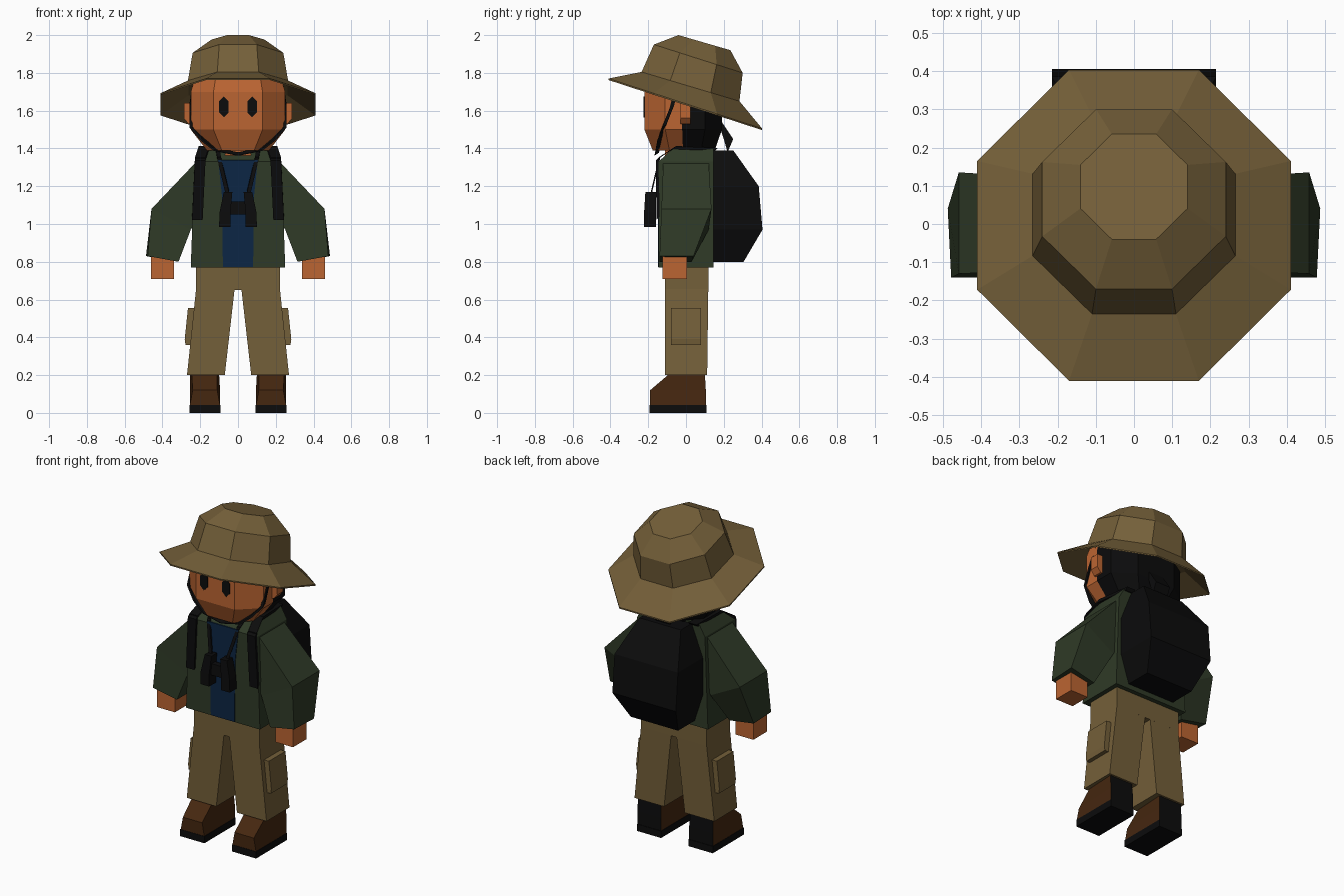
import bpy
import bmesh
from mathutils import Vector

cube = bpy.data.objects.get("Cube")
if cube:
    bpy.data.objects.remove(cube, do_unlink=True)


def material(name, rgb):
    m = bpy.data.materials.new(name)
    m.use_nodes = True
    m.diffuse_color = (*rgb, 1)
    bsdf = m.node_tree.nodes["Principled BSDF"]
    bsdf.inputs["Base Color"].default_value = (*rgb, 1)
    bsdf.inputs["Roughness"].default_value = 0.9
    return m


KHAKI = material("khaki", (0.175, 0.115, 0.041))
SKIN = material("skin", (0.5, 0.13, 0.032))
GREEN = material("dark_green", (0.028, 0.042, 0.02))
BLUE = material("navy", (0.0035, 0.019, 0.058))
BROWN = material("boot_brown", (0.06, 0.02, 0.005))
BLACK = material("black", (0.0035, 0.0035, 0.0037))


def loft(name, rings, mat, second=None, rule=None):
    """Skin matching rings of points and cap both ends."""
    bm = bmesh.new()
    loops = [[bm.verts.new(p) for p in ring] for ring in rings]
    n = len(loops[0])
    for a, b in zip(loops, loops[1:]):
        for i in range(n):
            j = (i + 1) % n
            bm.faces.new((a[i], a[j], b[j], b[i]))
    bm.faces.new(loops[0])
    bm.faces.new(loops[-1])
    bmesh.ops.recalc_face_normals(bm, faces=bm.faces)
    if rule:
        for f in bm.faces:
            f.material_index = int(rule(f.calc_center_median(), f.normal))
    mesh = bpy.data.meshes.new(name)
    bm.to_mesh(mesh)
    bm.free()
    mesh.materials.append(mat)
    if second:
        mesh.materials.append(second)
    ob = bpy.data.objects.new(name, mesh)
    bpy.context.collection.objects.link(ob)
    return ob


def rect(x0, x1, y0, y1, z):
    return [(x0, y0, z), (x1, y0, z), (x1, y1, z), (x0, y1, z)]


def box(name, x0, x1, y0, y1, z0, z1, mat):
    return loft(name, [rect(x0, x1, y0, y1, z0), rect(x0, x1, y0, y1, z1)], mat)


def plate(name, outline, y0, y1, mat):
    """Extrude an x-z outline along y."""
    return loft(name, [[(x, y, z) for x, z in outline] for y in (y0, y1)], mat)


def strap(name, points, u, v, mat=BLACK):
    """Sweep a flat section with half axes u and v along points."""
    u, v = Vector(u), Vector(v)
    rings = [[Vector(p) + u + v, Vector(p) + u - v, Vector(p) - u - v, Vector(p) - u + v]
             for p in points]
    return loft(name, rings, mat)


def tilted_octagon(hw, y0, y1, z0, z1):
    """Octagon whose height runs from z0 at the front to z1 at the back."""
    unit = [(-.414, -1), (.414, -1), (1, -.414), (1, .414),
            (.414, 1), (-.414, 1), (-1, .414), (-1, -.414)]
    return [(hw * x, y0 + (y1 - y0) * (y + 1) / 2, z0 + (z1 - z0) * (y + 1) / 2)
            for x, y in unit]


# Sun hat: brim underside, brim edge, crown
loft("hat", [tilted_octagon(.262, -.23, .278, 1.785, 1.638),
             tilted_octagon(.41, -.41, .403, 1.762, 1.497),
             tilted_octagon(.41, -.41, .403, 1.77, 1.505),
             tilted_octagon(.265, -.235, .283, 1.805, 1.65),
             tilted_octagon(.24, -.17, .30, 1.95, 1.80),
             tilted_octagon(.14, -.04, .235, 2.0, 1.92)], KHAKI)

# Head with the back half covered in hair
half = [(.13, -.22), (.25, -.11), (.25, -.02), (.25, .10), (.13, .19)]
outline = half + [(-x, y) for x, y in reversed(half)]
loft("head", [[(x * .66, y * .8, 1.39) for x, y in outline],
              [(x, y, 1.50) for x, y in outline],
              [(x, y, 1.70) for x, y in outline],
              [(x * .9, y * .9, 1.78) for x, y in outline]],
     SKIN, BLACK, lambda c, n: c.y > -.015 and c.z > 1.40)
box("neck", -.07, .07, -.11, .05, 1.32, 1.42, SKIN)
loft("hair_tail", [[(x, y, z) for y, z in
                    ((.17, 1.54), (.19, 1.54), (.25, 1.45), (.22, 1.38), (.20, 1.45))]
                   for x in (-.05, .05)], BLACK)

# Jacket body with open front showing the shirt
loft("jacket", [rect(-.25, .25, -.145, .145, .77),
                rect(-.23, .23, -.145, .145, 1.33),
                rect(-.19, .19, -.07, .145, 1.40)], GREEN)
plate("shirt", [(-.08, .772), (.08, .772), (.085, 1.15), (.105, 1.34), (-.105, 1.34), (-.085, 1.15)],
      -.149, -.142, BLUE)

# Backpack
loft("backpack", [rect(-w, w, .14, y, z) for w, y, z in
                  ((.16, .305, .80), (.215, .405, .97), (.215, .385, 1.20), (.14, .25, 1.39))],
     BLACK)

# Trouser waist
box("trouser_waist", -.222, .222, -.11, .118, .65, .79, KHAKI)

for s, side in ((1, "left"), (-1, "right")):
    def sym(ring):
        return [(s * x, y, z) for x, y, z in ring]

    def sbox(name, x0, x1, *rest):
        box(f"{side}_{name}", s * x0, s * x1, *rest)

    # Sleeve bending forward at the elbow, and hand
    loft(f"{side}_sleeve", [
        sym([(.22, -.12, 1.33), (.22, .12, 1.33), (.20, .12, 1.06), (.20, -.12, 1.06)]),
        sym([(.458, -.13, 1.08), (.458, .135, 1.08), (.25, .12, .97), (.25, -.13, .97)]),
        sym([(.478, -.14, .83), (.487, .04, .83), (.315, .03, .80), (.315, -.14, .80)])], GREEN)
    sbox("hand", .34, .46, -.125, .005, .71, .845, SKIN)

    # Trouser leg and cargo pocket
    loft(f"{side}_trouser_leg", [sym(rect(.07, .27, -.11, .112, .20)),
                                 sym(rect(.018, .222, -.11, .118, .655))], KHAKI)
    loft(f"{side}_pocket", [sym(rect(.20, .278, -.08, .08, .36)),
                            sym(rect(.20, .282, -.08, .08, .39)),
                            sym(rect(.20, .265, -.08, .08, .555))], KHAKI)

    # Boot with dark heel, and sole
    loft(f"{side}_boot", [sym(rect(.095, .255, -.19, .105, .04)),
                          sym([(.11, -.19, .12), (.24, -.19, .12), (.255, .105, .12), (.095, .105, .12)]),
                          sym([(.11, -.09, .205), (.245, -.09, .205), (.255, .10, .205), (.1, .10, .205)])],
         BROWN, BLACK, lambda c, n: n.y > .8)
    sbox("sole", .093, .257, -.192, .108, 0, .042, BLACK)

    # Ear and eye
    loft(f"{side}_ear", [sym(rect(.23, .262, -.03, .025, 1.53)),
                         sym(rect(.23, .287, -.03, .025, 1.56)),
                         sym(rect(.23, .285, -.03, .025, 1.64))], SKIN)
    plate(f"{side}_eye", [(s * .075 + x, 1.62 + z) for x, z in
                          ((0, -.055), (.025, -.03), (.025, .03), (0, .055), (-.025, .03), (-.025, -.03))],
          -.224, -.218, BLACK)

    # Hat chin strap
    strap(f"{side}_chin_strap", sym([(.235, -.05, 1.72), (.25, -.075, 1.62), (.25, -.115, 1.52),
                                     (.19, -.14, 1.45), (.12, -.15, 1.395), (0, -.155, 1.37)]),
          (.008, 0, 0), (0, .012, .008))

    # Backpack shoulder strap
    strap(f"{side}_shoulder_strap", sym([(.215, -.148, 1.03), (.20, -.152, 1.345),
                                         (.18, -.06, 1.405), (.16, .16, 1.395)]),
          (.028, 0, 0), (0, .008, .008))

    # Binocular barrel and neck strap
    loft(f"{side}_binocular_barrel", [sym(rect(.04, .10, -.222, -.158, .985)),
                                      sym(rect(.04, .098, -.222, -.158, 1.06)),
                                      sym(rect(.03, .075, -.215, -.16, 1.17))], BLACK)
    strap(f"{side}_neck_strap", sym([(.055, -.185, 1.16), (.10, -.14, 1.35), (.11, -.06, 1.41)]),
          (.010, 0, 0), (0, .005, .005))

box("binocular_bridge", -.05, .05, -.205, -.17, 1.05, 1.12, BLACK)
